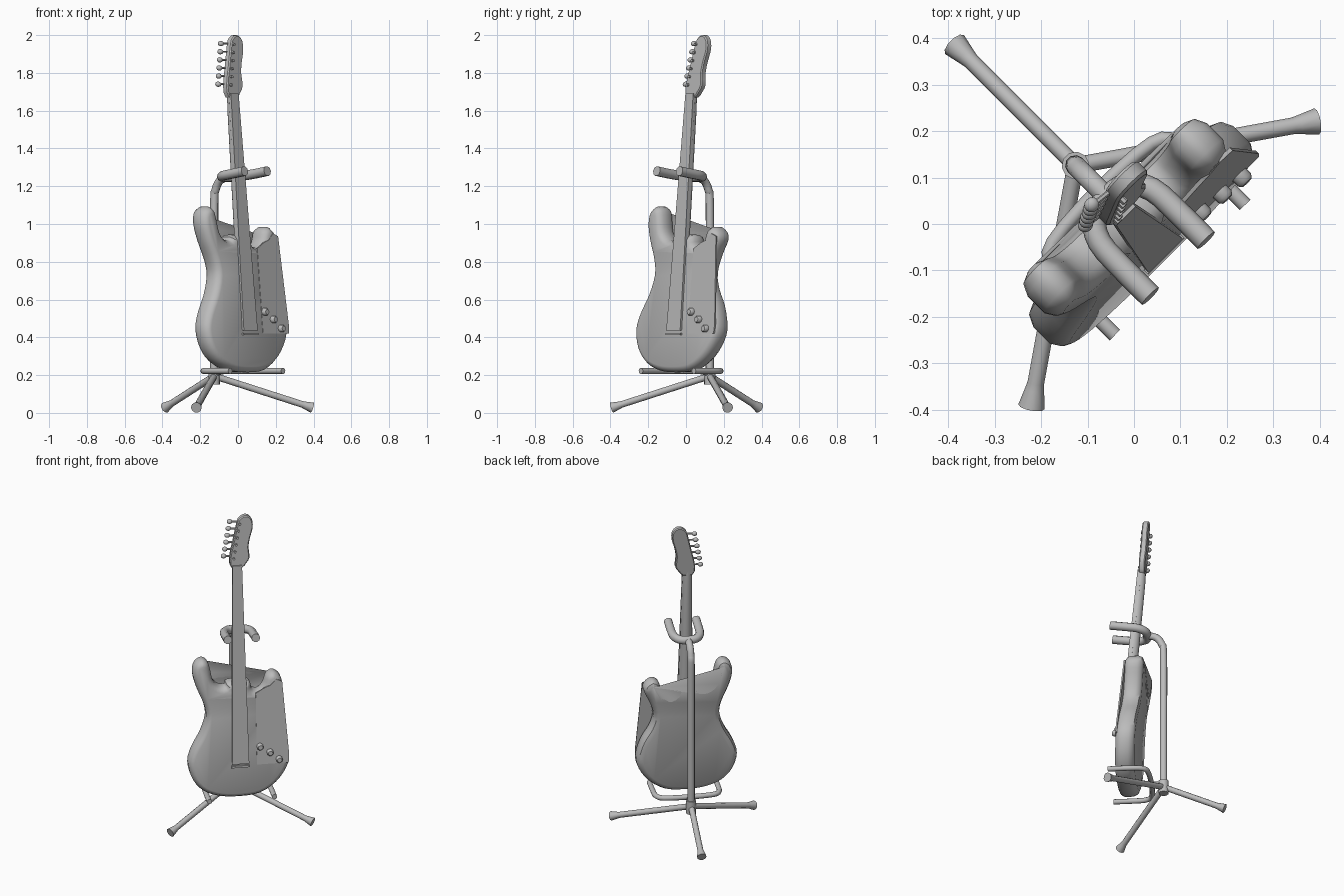
import bpy, bmesh, math
from mathutils import Matrix, Vector

if "Cube" in bpy.data.objects:
    bpy.data.objects.remove(bpy.data.objects["Cube"])

grey = bpy.data.materials.new("plain grey")
grey.diffuse_color = (0.5, 0.5, 0.5, 1)
grey.use_nodes = True
grey.node_tree.nodes["Principled BSDF"].inputs["Base Color"].default_value = grey.diffuse_color

# Local frame: x across, y backwards, z up; everything is turned 45 degrees.
TURN = Matrix.Rotation(math.radians(45), 4, 'Z')
LEAN, FRONT = 0.096, 0.105
TILT = Matrix.Identity(4)          # guitar leans back against the stand
TILT[1][2] = LEAN
TILT[1][3] = -FRONT - LEAN * 0.22
GUITAR = TURN @ TILT


def finish(name, bm, matrix):
    bmesh.ops.recalc_face_normals(bm, faces=bm.faces)
    bm.transform(matrix)
    me = bpy.data.meshes.new(name)
    bm.to_mesh(me)
    bm.free()
    me.materials.append(grey)
    ob = bpy.data.objects.new(name, me)
    bpy.context.collection.objects.link(ob)
    return ob


def smooth(pts, n=3, closed=True):
    """Catmull-Rom curve through the points."""
    pts = [Vector(p) for p in pts]
    out, m = [], len(pts)
    for i in range(m if closed else m - 1):
        k = [(i + j) % m if closed else min(max(i + j, 0), m - 1) for j in (-1, 0, 1, 2)]
        a, b, c, d = (pts[j] for j in k)
        for s in range(n):
            t = s / n
            out.append(0.5 * (2 * b + (c - a) * t + (2 * a - 5 * b + 4 * c - d) * t ** 2
                              + (3 * b - a - 3 * c + d) * t ** 3))
    return out if closed else out + [pts[-1]]


def loft(name, rings, matrix):
    bm = bmesh.new()
    vs = [[bm.verts.new(p) for p in r] for r in rings]
    n = len(vs[0])
    for a, b in zip(vs, vs[1:]):
        for i in range(n):
            bm.faces.new((a[i], a[(i + 1) % n], b[(i + 1) % n], b[i]))
    bm.faces.new(vs[0])
    bm.faces.new(vs[-1])
    return finish(name, bm, matrix)


def slab(name, outline, profile, matrix=GUITAR):
    """Outline (x, z) stacked through (depth, inset) steps."""
    n, rings = len(outline), []
    for depth, inset in profile:
        ring = []
        for i, p in enumerate(outline):
            t = (outline[(i + 1) % n] - outline[i - 1]).normalized()
            ring.append((p.x - t.y * inset, depth, p.y + t.x * inset))
        rings.append(ring)
    return loft(name, rings, matrix)


def tube(name, pts, radius, matrix=TURN, radii=None, sides=3):
    cu = bpy.data.curves.new(name, 'CURVE')
    cu.dimensions = '3D'
    cu.bevel_depth = radius
    cu.bevel_resolution = sides
    cu.use_fill_caps = True
    sp = cu.splines.new('POLY')
    sp.points.add(len(pts) - 1)
    for i, p in enumerate(pts):
        sp.points[i].co = (*p, 1)
        sp.points[i].radius = radii[i] if radii else 1
    tmp = bpy.data.objects.new(name + "_path", cu)
    bpy.context.collection.objects.link(tmp)
    bpy.context.view_layer.update()
    me = bpy.data.meshes.new_from_object(tmp.evaluated_get(bpy.context.evaluated_depsgraph_get()))
    bm = bmesh.new()
    bm.from_mesh(me)
    bmesh.ops.remove_doubles(bm, verts=bm.verts, dist=1e-5)
    bpy.data.objects.remove(tmp)
    bpy.data.meshes.remove(me)
    return finish(name, bm, matrix)


# Body with two horns and rounded rims
body = [(0, .215), (.12, .228), (.22, .29), (.285, .38), (.30, .46), (.27, .57), (.22, .66),
        (.20, .74), (.225, .83), (.262, .91), (.255, .955), (.215, .985), (.175, .965),
        (.155, .91), (.12, .875), (.08, .89), (.06, .94), (-.06, .94), (-.08, .915),
        (-.12, .92), (-.155, .96), (-.17, 1.03), (-.185, 1.075), (-.22, 1.092), (-.26, 1.065),
        (-.272, 1.0), (-.25, .91), (-.21, .81), (-.198, .73), (-.23, .63), (-.285, .53),
        (-.31, .44), (-.285, .34), (-.22, .265), (-.12, .225)]
slab("body", smooth(body), [(0, .03), (.008, .014), (.03, 0), (.08, 0), (.105, .012), (.115, .034)])

# Flat front plate bridging the waist on one side
plate = [(.10, .42), (.293, .42), (.297, .47), (.262, .935), (.225, .95), (.19, .915),
         (.15, .90), (.10, .87)]
slab("front_plate", [Vector(p) for p in plate], [(-.002, 0), (.007, 0)])

# Fretboard and rounded neck
loft("fretboard", [[(-w, -.012, z), (w, -.012, z), (w, .012, z), (-w, .012, z)]
                   for z, w in ((.435, .052), (1.69, .029))], GUITAR)
loft("neck", [[(w * math.cos(a), .004 + d * math.sin(a), z)
               for a in (math.pi * i / 10 for i in range(11))]
              for z, w, d in ((.90, .043, .045), (1.60, .031, .036), (1.70, .03, .03))], GUITAR)

# Headstock
head = [(-.03, 1.67), (.03, 1.67), (.058, 1.70), (.078, 1.735), (.072, 1.80), (.083, 1.86),
        (.099, 1.915), (.098, 1.965), (.075, 1.995), (.045, 1.998), (.015, 1.975),
        (.0, 1.925), (-.022, 1.83), (-.044, 1.73)]
slab("headstock", smooth(head, 2), [(-.004, .006), (.002, 0), (.028, 0), (.034, .006)])

# Tuning pegs along the head's edge, with posts on its face
for i in range(6):
    z, x = 1.955 - .043 * i, -.035 - .008 * i
    bm = bmesh.new()
    bmesh.ops.create_uvsphere(bm, u_segments=12, v_segments=8, radius=1,
                              matrix=Matrix.Translation((x, .032, z)) @ Matrix.Diagonal((.017, .016, .014, 1)))
    finish("tuning_peg", bm, GUITAR)
    tube("peg_shaft", [(x, .03, z), (x + .045, .025, z)], .006, GUITAR, sides=1)
    px = x + .055
    tube("string_post", [(px, .0, z - .004), (px, -.016, z - .004)], .008, GUITAR, sides=1)

# Bridge and control knobs
loft("bridge", [[(-.055, b, z), (.055, b, z), (.055, .01, z), (-.055, .01, z)]
                for z, b in ((.412, -.012), (.424, -.012))], GUITAR)
for x, z in ((.12, .535), (.18, .495), (.235, .447)):
    tube("control_knob", [(x, .0, z), (x, -.018, z), (x, -.026, z)], .02, GUITAR,
         radii=[1, 1, .7])

# Stand post, bending forward at the top
POST = .178
tube("stand_post", smooth([(0, POST, .15), (0, POST, .6), (0, POST, 1.10), (0, .168, 1.18),
                           (0, .135, 1.23), (0, .075, 1.25)], 4, False), .022)
tube("stand_hub", [(0, POST, .15), (0, POST, .235)], .03)

# Upper fork holding the neck, lower fork holding the body
half = [(.085, -.135, 1.28), (.085, -.05, 1.267), (.08, .025, 1.257), (.05, .07, 1.25)]
tube("upper_fork", smooth(half + [(0, .08, 1.248)] + [(-x, y, z) for x, y, z in half[::-1]],
                          3, False), .026)
half = [(.198, -.14, .222), (.198, 0, .222), (.19, .06, .222), (.15, .095, .222)]
tube("lower_fork", smooth(half + [(0, .105, .222)] + [(-x, y, z) for x, y, z in half[::-1]],
                          3, False), .016)
tube("lower_fork_stem", [(0, .10, .222), (0, POST, .21)], .016)

# Three legs with flared feet
for x, y in ((0, .546), (.434, -.122), (-.434, -.122)):
    hub, foot = Vector((0, POST, .195)), Vector((x, y, .028))
    d = (foot - hub).normalized()
    tube("stand_leg", [hub, foot - d * .055, foot - d * .04, foot], .018,
         radii=[1, 1, 1.15, 1.6])

bpy.ops.object.select_all(action='SELECT')
bpy.context.view_layer.objects.active = bpy.context.selected_objects[0]
bpy.ops.object.shade_smooth_by_angle(angle=math.radians(40))
